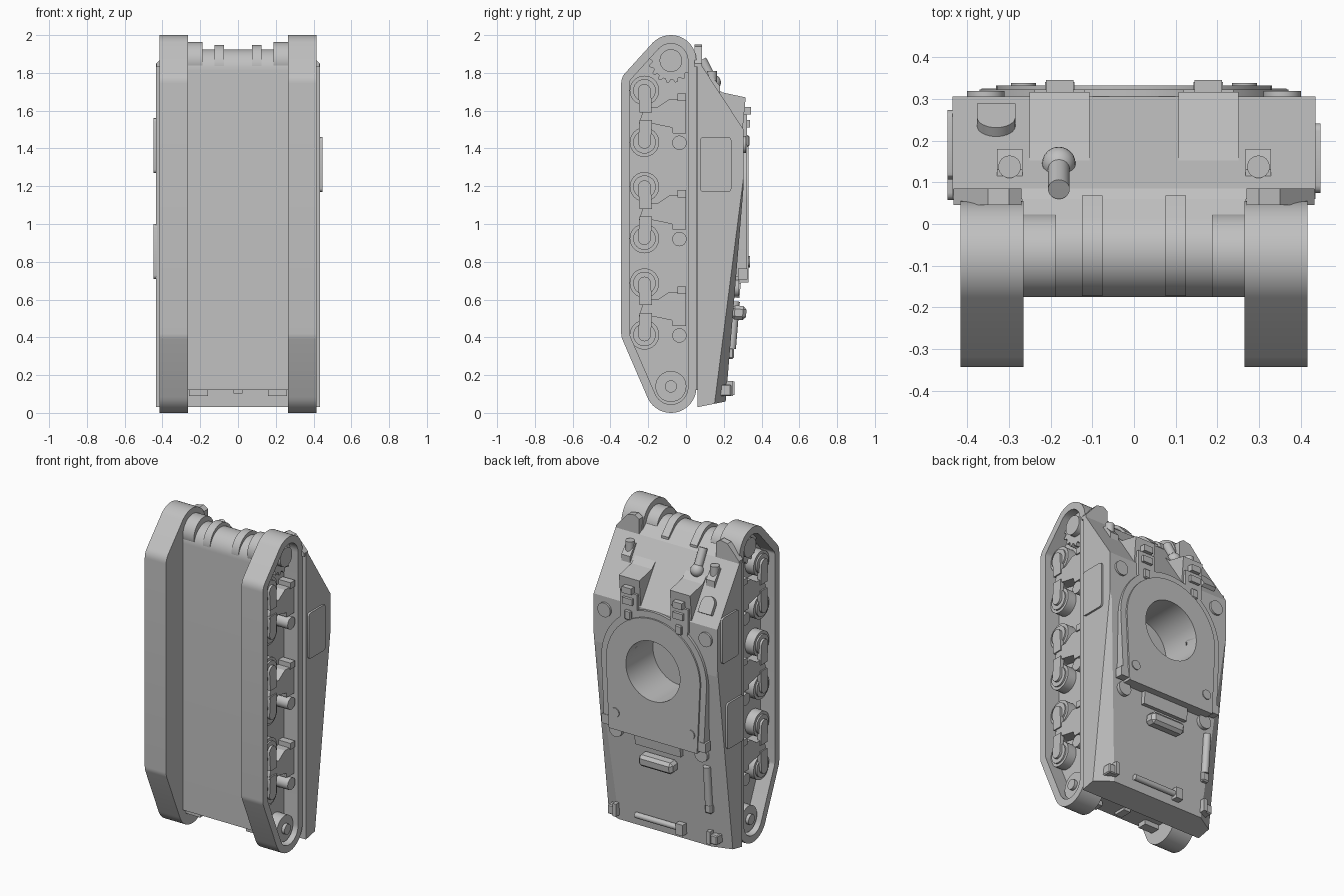
import bpy, bmesh
from math import sin, cos, pi, radians
from mathutils import Vector, Matrix
from mathutils.geometry import convex_hull_2d

old = bpy.data.objects.get("Cube")
if old:
    bpy.data.objects.remove(old, do_unlink=True)

grey = bpy.data.materials.new("plain_grey")
grey.use_nodes = True
grey.diffuse_color = (0.53, 0.53, 0.53, 1)
grey.node_tree.nodes["Principled BSDF"].inputs["Base Color"].default_value = (0.53, 0.53, 0.53, 1)


def finish(name, bm, smooth=True):
    bmesh.ops.recalc_face_normals(bm, faces=bm.faces)
    mesh = bpy.data.meshes.new(name)
    bm.to_mesh(mesh)
    bm.free()
    mesh.materials.append(grey)
    ob = bpy.data.objects.new(name, mesh)
    bpy.context.collection.objects.link(ob)
    if smooth:
        bpy.ops.object.select_all(action='DESELECT')
        ob.select_set(True)
        bpy.context.view_layer.objects.active = ob
        bpy.ops.object.shade_smooth_by_angle(angle=radians(30))
    return ob


def circle(a, b, r, n=32):
    return [(a + r * cos(2 * pi * i / n), b + r * sin(2 * pi * i / n)) for i in range(n)]


def wrap(pts):
    return [pts[i] for i in convex_hull_2d([Vector(p) for p in pts])]


def prism_mesh(pts, lo, hi, axis='x'):
    """Extrude a (y,z) outline along x, or an (x,z) outline along y."""
    bm = bmesh.new()
    put = (lambda p: (lo, p[0], p[1])) if axis == 'x' else (lambda p: (p[0], lo, p[1]))
    face = bm.faces.new([bm.verts.new(put(p)) for p in pts])
    new = bmesh.ops.extrude_face_region(bm, geom=[face])
    shift = (hi - lo, 0, 0) if axis == 'x' else (0, hi - lo, 0)
    bmesh.ops.translate(bm, vec=shift, verts=[v for v in new["geom"] if isinstance(v, bmesh.types.BMVert)])
    bmesh.ops.recalc_face_normals(bm, faces=bm.faces)
    return bm


def prism(name, pts, lo, hi, axis='x'):
    return finish(name, prism_mesh(pts, lo, hi, axis))


def box(name, centre, size, tilt=0, bevel=0):
    bm = bmesh.new()
    bmesh.ops.create_cube(bm, size=1)
    bmesh.ops.scale(bm, vec=size, verts=bm.verts)
    if bevel:
        bmesh.ops.bevel(bm, geom=bm.edges[:], offset=bevel, segments=1, affect='EDGES')
    bmesh.ops.transform(bm, matrix=Matrix.Translation(centre) @ Matrix.Rotation(radians(tilt), 4, 'X'), verts=bm.verts)
    return finish(name, bm, False)


def cyl(name, start, end, r, n=24):
    a, b = Vector(start), Vector(end)
    bm = bmesh.new()
    bmesh.ops.create_cone(bm, cap_ends=True, segments=n, radius1=r, radius2=r, depth=(b - a).length)
    turn = (b - a).to_track_quat('Z', 'Y').to_matrix().to_4x4()
    bmesh.ops.transform(bm, matrix=Matrix.Translation((a + b) / 2) @ turn, verts=bm.verts)
    return finish(name, bm)


def deck(z):
    return 0.21 + (z - 0.06) * 0.0833


# Upper hull with chamfered rear deck edges
bm = prism_mesh([(.06, .03), (.06, 1.85), (.085, 1.835), (.305, 1.5), (.305, 1.2), (.21, .06)], -.435, .435)
for s in (1, -1):
    a, b, c = Vector((s * .435, .305, 1.25)), Vector((s * .435, .15, .04)), Vector((s * .32, .21, .04))
    n = (b - a).cross(c - a)
    n = n if n.x * s > 0 else -n
    bmesh.ops.bisect_plane(bm, geom=bm.verts[:] + bm.edges[:] + bm.faces[:], plane_co=a, plane_no=n, clear_outer=True)
    bmesh.ops.holes_fill(bm, edges=[e for e in bm.edges if e.is_boundary])
upper_hull = finish("upper_hull", bm, False)

# Turret ring plates, then the round opening through them
ring_base = prism("turret_ring_base", wrap(circle(0, 1.13, .37, 64) + [(-.35, .72), (.35, .72)]), .25, .322, 'y')
ring_top = prism("turret_ring_top", wrap(circle(0, 1.13, .33, 64) + [(-.31, .69), (.31, .69)]), .24, .332, 'y')
cutter = cyl("ring_cutter", (0, .03, 1.13), (0, .5, 1.13), .19, 48)
cutter.hide_render = True
for ob in (upper_hull, ring_base, ring_top):
    mod = ob.modifiers.new("opening", 'BOOLEAN')
    mod.operation, mod.solver, mod.object = 'DIFFERENCE', 'EXACT', cutter
    bpy.context.view_layer.objects.active = ob
    bpy.ops.object.modifier_apply(modifier="opening")
bpy.data.objects.remove(cutter, do_unlink=True)

# Lower hull with rounded nose and raised nose bands
prism("lower_hull", wrap(circle(-.065, 1.815, .11, 48) + [(.06, 1.85), (.06, .12), (-.175, .12)]), -.268, .268)
for s in (1, -1):
    prism("nose_outer_band", circle(-.075, 1.863, .1, 48), s * .187, s * .268)
    prism("nose_inner_band", wrap(circle(-.063, 1.838, .11, 48) + [(.068, 1.86), (.068, 1.8)]), s * .075, s * .125)
    box("rear_bracket", (s * .21, -.12, .115), (.1, .06, .05))
box("rear_hinge", (0, -.1, .118), (.05, .08, .03))

TRACK = wrap(circle(-.08, 1.865, .135, 48) + circle(-.08, .135, .135, 48)
             + circle(-.263, 1.745, .08, 48) + circle(-.263, .42, .08, 48))
BOGIE = [(-.25, -.04), (-.22, .05), (-.15, .05), (-.09, .09), (0, .09),
         (0, -.09), (-.07, -.09), (-.075, -.06), (-.22, -.03)]
GEAR = [(-.08 + r * cos(t), 1.865 + r * sin(t))
        for i in range(16) for r, t in
        [(.1 if k < 2 else .118, (i + k / 4) * pi / 8) for k in range(4)]]

for s in (1, -1):
    # Track: solid loop with a recessed outer side
    bm = prism_mesh(TRACK, s * .265, s * .415)
    side = [f for f in bm.faces if f.normal.x * s > .9]
    bmesh.ops.inset_region(bm, faces=side, thickness=.045)
    new = bmesh.ops.extrude_face_region(bm, geom=side)
    bmesh.ops.delete(bm, geom=side, context='FACES_ONLY')
    bmesh.ops.translate(bm, vec=(-s * .1, 0, 0), verts=[v for v in new["geom"] if isinstance(v, bmesh.types.BMVert)])
    finish("track", bm)

    # Sprocket and idler
    prism("drive_sprocket", GEAR, s * .31, s * .36)
    cyl("sprocket_hub", (s * .35, -.08, 1.865), (s * .395, -.08, 1.865), .06)
    cyl("idler_wheel", (s * .31, -.08, .14), (s * .385, -.08, .14), .082, 32)
    cyl("idler_hub", (s * .38, -.08, .14), (s * .405, -.08, .14), .032)

    # Three bogies, each with two wheels, arms and a return roller
    for z in (1.57, 1.06, .55):
        prism("bogie_bracket", [(y, z + d) for y, d in BOGIE], s * .31, s * .392)
        for e in (1, -1):
            wz = z + e * .137
            cyl("road_wheel", (s * .31, -.22, wz), (s * .375, -.22, wz), .078, 32)
            cyl("wheel_rim", (s * .37, -.22, wz), (s * .385, -.22, wz), .06, 32)
            arm = circle(-.22, wz, .034, 20) + [(-.245, z + e * .02), (-.18, z + e * .02)]
            prism("wheel_arm", wrap(arm), s * .375, s * .4)
        cyl("return_roller", (s * .31, -.035, z - .14), (s * .4, -.035, z - .14), .038)
        box("bogie_foot", (s * .355, -.022, z + .1), (.09, .045, .04))

    # Front fender, headlight and roof filler cap
    fender = [(.27, 1.83), (.27, 1.93), (.3, 1.95), (.35, 1.94), (.432, 1.85), (.432, 1.83)]
    prism("front_fender", [(s * x, z) for x, z in fender], .045, .085, 'y')
    prism("headlight_base", [(.09, 1.75), (.1, 1.79), (.13, 1.79), (.18, 1.73), (.18, 1.69)], s * .267, s * .328)
    cyl("headlight", (s * .298, .137, 1.72), (s * .298, .137, 1.81), .027)
    cyl("roof_cap", (s * .355, .3, 1.42), (s * .355, .318, 1.42), .045, 32)

    # Driver hood, hatch and periscope
    prism("driver_hood", [(.15, 1.735), (.19, 1.697), (.316, 1.67), (.31, 1.61), (.3, 1.5)], s * .107, s * .25)
    prism("driver_hatch", wrap(circle(s * .178, 1.44, .06) + [(s * .118, 1.58), (s * .238, 1.58)]), .29, .322, 'y')
    box("periscope", (s * .178, .325, 1.6), (.065, .04, .04))
    box("hatch_block", (s * .178, .325, 1.53), (.07, .03, .04))
    box("hatch_hinge", (s * .178, .32, 1.44), (.045, .03, .06), bevel=.006)

    # Fittings around the turret ring and the rear deck
    box("ring_clip", (s * .335, .3, .735), (.06, .05, .06))
    cyl("ring_bolt", (s * .265, .32, .8), (s * .265, .338, .8), .03)
    cyl("deck_cap", (s * .3, deck(.66) - .02, .66), (s * .3, deck(.66) + .02, .66), .045)
    box("rear_light", (s * .36, .2, .12), (.05, .08, .06), bevel=.006)
    box("rear_light_guard", (s * .33, .22, .13), (.025, .06, .08))

# Hull machine gun
bm = bmesh.new()
bmesh.ops.create_uvsphere(bm, u_segments=24, v_segments=12, radius=.04,
                          matrix=Matrix.Translation((-.18, .145, 1.75)))
finish("gun_ball", bm)
cyl("gun_barrel", (-.18, .14, 1.76), (-.18, .083, 1.87), .026)

# Rounded vent lying on the front slope
vent = prism("slope_vent", wrap(circle(0, 0, .046) + [(-.046, -.06), (.046, -.06)]), -.03, .025, 'y')
vent.location = (-.33, .235, 1.607)
vent.rotation_euler.x = radians(33)

# Side armour plates
for s, z in ((1, 1.315), (-1, 1.415), (-1, .855)):
    y = .1575 if z < 1.4 else .19
    y = y if z > 1 else .14
    outline = wrap([p for a in (-.065, .065) for b in (-.127, .127)
                    for p in circle(y + a, z + b, .018, 12)])
    prism("side_plate", outline, s * .43, s * .447)

# Rear deck tools and stowage
box("deck_strip", (0, deck(.65) + .005, .65), (.32, .045, .08), tilt=-5)
box("travel_lock", (0, deck(.53) + .03, .53), (.24, .08, .075), tilt=-5, bevel=.018)
cyl("rear_tool_bar", (.19, deck(.13) + .015, .13), (-.13, deck(.13) + .015, .13), .018, 16)
box("rear_tool_head", (-.13, deck(.13) + .015, .13), (.05, .05, .07))
cyl("side_tool_handle", (-.33, deck(.34) + .008, .34), (-.33, deck(.59) + .008, .59), .023, 16)
box("side_tool_head", (-.33, deck(.315), .315), (.05, .045, .06), bevel=.008)
